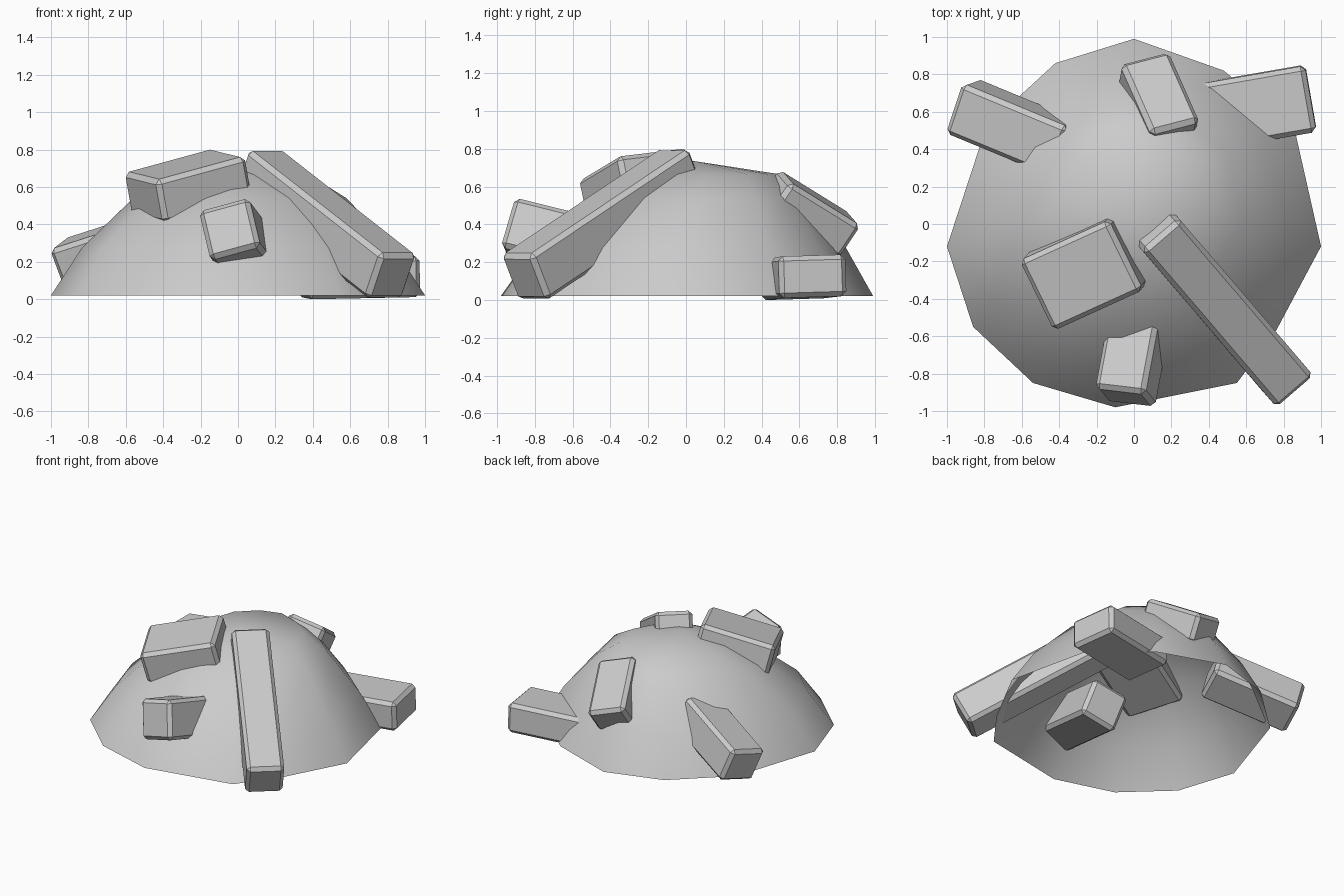
import bpy, bmesh
from mathutils import Vector, Matrix

if "Cube" in bpy.data.objects:
    bpy.data.objects.remove(bpy.data.objects["Cube"])


def finish(name, bm, angle):
    mesh = bpy.data.meshes.new(name)
    bm.to_mesh(mesh)
    bm.free()
    ob = bpy.data.objects.new(name, mesh)
    bpy.context.collection.objects.link(ob)
    bpy.ops.object.select_all(action='DESELECT')
    ob.select_set(True)
    bpy.context.view_layer.objects.active = ob
    bpy.ops.object.shade_smooth_by_angle(angle=angle)
    return ob


def block(name, center, x_axis, y_hint, size, bevel=0.025):
    """Chamfered box aligned to x_axis, with y_hint fixing the roll."""
    x = Vector(x_axis).normalized()
    y = Vector(y_hint)
    y = (y - x * y.dot(x)).normalized()
    z = x.cross(y)
    rot = Matrix((x, y, z)).transposed().to_4x4()
    bm = bmesh.new()
    bmesh.ops.create_cube(bm, size=1)
    bmesh.ops.scale(bm, vec=size, verts=bm.verts)
    bmesh.ops.bevel(bm, geom=bm.edges[:], offset=bevel, segments=1,
                    affect='EDGES', profile=0.5)
    bmesh.ops.transform(bm, matrix=Matrix.Translation(center) @ rot, verts=bm.verts)
    return finish(name, bm, 0.5)


# Open-bottomed mound with an uneven faceted rim, leaning to the back
rim = [(0, .99), (-.42, .86), (-.79, .52), (-1, -.12), (-.86, -.55),
       (-.54, -.85), (-.1, -.98), (.55, -.85), (.76, -.57), (1, -.12),
       (.86, .5), (.48, .82)]
profile = [(1, 0, 0, .02), (.835, 0, .02, .275), (.57, .01, .085, .54), (.36, .02, .14, .665)]
bm = bmesh.new()
rings = [[bm.verts.new((x * s + dx, y * s + dy, z)) for x, y in rim]
         for s, dx, dy, z in profile]
top = bm.verts.new((0, .04, .735))
n = len(rim)
for i in range(n):
    j = (i + 1) % n
    for lo, hi in zip(rings, rings[1:]):
        bm.faces.new((lo[i], lo[j], hi[j], hi[i]))
    bm.faces.new((rings[-1][i], rings[-1][j], top))
finish("mound", bm, 1.2)

# Rubble blocks half buried in the mound
block("long_beam", (.466, -.435, .40), (.715, -.835, -.56), (.75, .66, 0), (1.245, .26, .27))
block("top_slab", (-.265, -.255, .605), (.44, .2, .12), (-.18, .35, .04), (.54, .42, .24))
block("front_block", (.02, -.565, .29), (.18, .97, -.24), (-.95, .12, -.26), (.76, .28, .28))
block("left_block", (-.64, .515, .265), (.87, -.36, .28), (.35, .9, .25), (.64, .29, .26))
block("back_block", (.13, .65, .455), (.27, .07, -.08), (-.13, .38, -.24), (.28, .47, .21))
block("right_block", (.645, .62, .12), (.98, .17, .02), (-.17, .98, .03), (.61, .36, .22))
